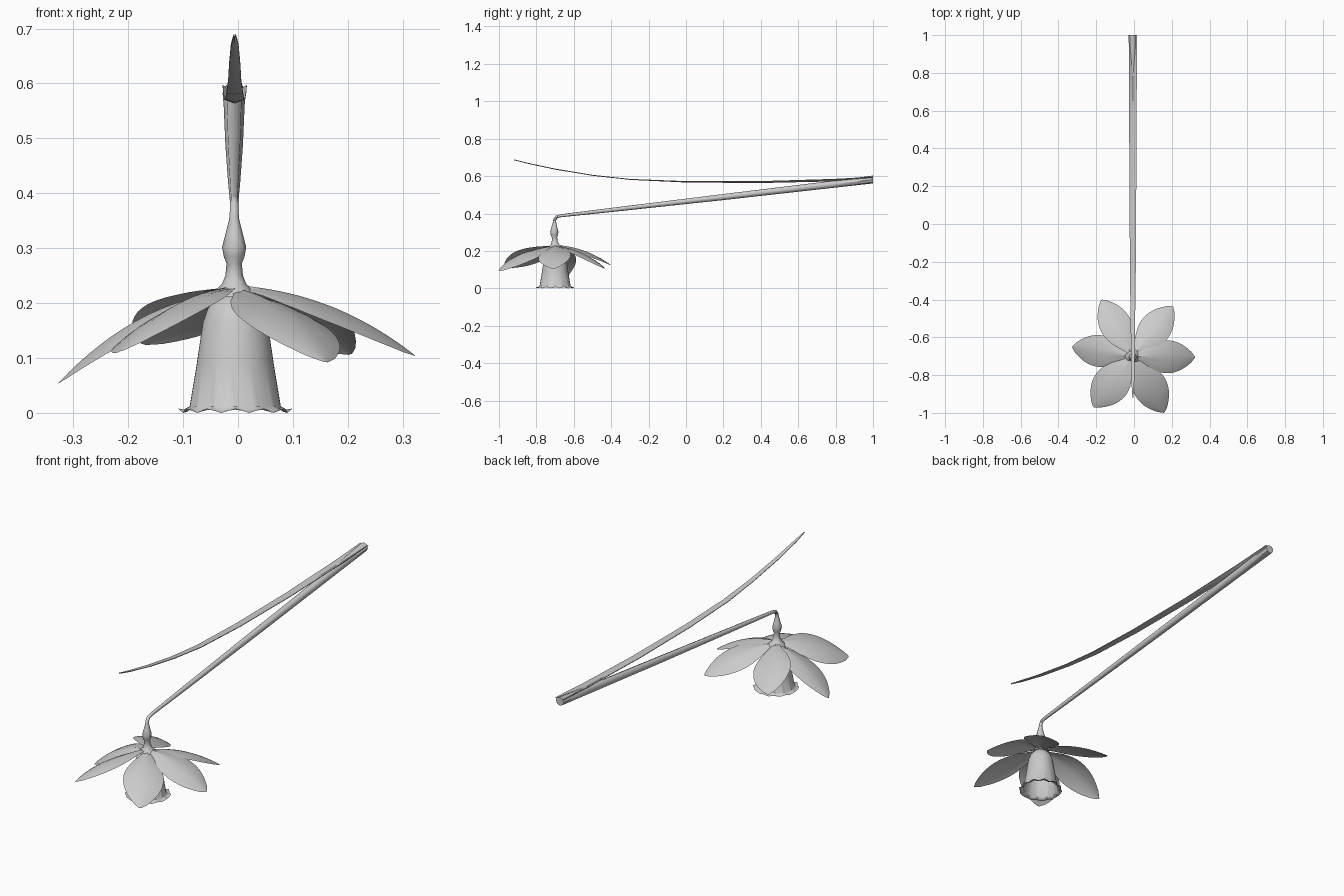
import bpy, bmesh, math
from mathutils import Vector

if "Cube" in bpy.data.objects:
    bpy.data.objects.remove(bpy.data.objects["Cube"])

CX, CY = -0.005, -0.70   # flower axis


def make(name, verts, faces, angle=45):
    me = bpy.data.meshes.new(name)
    me.from_pydata([tuple(v) for v in verts], [], faces)
    ob = bpy.data.objects.new(name, me)
    bpy.context.collection.objects.link(ob)
    bm = bmesh.new()
    bm.from_mesh(me)
    bmesh.ops.recalc_face_normals(bm, faces=bm.faces)
    bm.to_mesh(me)
    bm.free()
    bpy.ops.object.select_all(action='DESELECT')
    ob.select_set(True)
    bpy.context.view_layer.objects.active = ob
    bpy.ops.object.shade_smooth_by_angle(angle=math.radians(angle))
    return ob


def skin(rows, closed):
    """Join equal-length rows of points into quads."""
    n = len(rows[0])
    faces = []
    for i in range(len(rows) - 1):
        for j in range(n if closed else n - 1):
            k = (j + 1) % n
            faces.append((i*n + j, i*n + k, (i+1)*n + k, (i+1)*n + j))
    return [p for r in rows for p in r], faces


def interp(keys, t):
    for (a, va), (b, vb) in zip(keys, keys[1:]):
        if t <= b:
            return va + (vb - va) * (t - a) / (b - a)
    return keys[-1][1]


# stem: tapered tube that bends down into the swollen ovary and flower tube
path = [(1.0, .582, .021), (.8, .558, .019), (.2, .488, .016), (-.4, .419, .011),
        (-.67, .388, .008), (-.692, .382, .008), (-.702, .366, .008),
        (-.703, .353, .009), (-.704, .325, .016), (-.704, .302, .022),
        (-.704, .285, .019), (-.703, .272, .014), (-.702, .25, .016),
        (-.701, .235, .022), (-.70, .222, .036), (-.70, .212, .042)]
rows = []
for i, (y, z, r) in enumerate(path):
    a, b = path[max(i - 1, 0)], path[min(i + 1, len(path) - 1)]
    d = Vector((0, b[0] - a[0], b[1] - a[1])).normalized()
    if i == 0:
        d = Vector((0, -1, 0))
    side = Vector((1, 0, 0))
    up = side.cross(d)
    x = -.007
    rows.append([Vector((x, y, z)) + r * (math.cos(k*math.pi/4) * side
                 + math.sin(k*math.pi/4) * up) for k in range(8)])
v, f = skin(rows, True)
f += [tuple(range(8)), tuple(range(len(v) - 8, len(v)))]
make("stem", v, f)

# leaf: long shallow channel, clasping the stem at its base
leaf_path = [(1.0, .585, .022), (.8, .575, .021), (.4, .566, .019), (0, .569, .017),
             (-.3, .583, .015), (-.5, .605, .012), (-.7, .638, .010),
             (-.85, .670, .007), (-.92, .688, .002)]
rows = []
for y, z, w in leaf_path:
    lift = .010 * max(0, (y + .3) / 1.3) + .002
    th = .003
    ring = [(-1, lift), (0, 0), (1, lift), (1, lift - th), (0, -th), (-1, lift - th)]
    rows.append([Vector((-.006 + s*w, y, z + h)) for s, h in ring])
v, f = skin(rows, True)
f += [tuple(range(6)), tuple(range(len(v) - 6, len(v)))]
make("leaf", v, f)

# trumpet: open bell with a frilled, flared rim
N = 48
rows = []
for r, z in [(.008, .218), (.035, .21), (.050, .19), (.059, .165), (.070, .09), (.083, .012)]:
    rows.append([Vector((CX + r*math.cos(2*math.pi*j/N), CY + r*math.sin(2*math.pi*j/N), z))
                 for j in range(N)])
for r, zz, amp in [(.092, .004, .002), (.101, .004, .004)]:
    ring = []
    for j in range(N):
        a = 2*math.pi*j/N
        s = (1, 0, -1, 0)[j % 4]
        rr = r + s * amp * .8
        ring.append(Vector((CX + rr*math.cos(a), CY + rr*math.sin(a), zz + s*amp)))
    rows.append(ring)
v, f = skin(rows, True)
make("trumpet", v, f)

# petals: tip x, tip y, tip z, half width, roll (side tilt), base height
petals = [(.322, -.705, .105, .088, .05, .228),
          (.205, -.437, .107, .085, -.10, .222),
          (-.172, -.402, .125, .085, .10, .228),
          (-.327, -.650, .055, .085, -.10, .218),
          (-.215, -.968, .112, .098, .15, .226),
          (.160, -.998, .093, .092, -.05, .222)]
width = [(0, .12), (.12, .36), (.25, .68), (.4, .93), (.52, 1), (.65, .95),
         (.78, .77), (.9, .46), (.97, .22), (1, .04)]
M, S = 16, 8
for i, (tx, ty, tz, w, roll, z0) in enumerate(petals):
    d = Vector((tx - CX, ty - CY, 0))
    length = d.length
    d.normalize()
    n = Vector((-d.y, d.x, 0))
    rows = []
    for a in range(M + 1):
        t = a / M
        hw = w * interp(width, t)
        zc = z0 - (z0 - tz) * (.25*t + .75*t**2.3)
        row = []
        for b in range(S + 1):
            s = 2*b/S - 1
            p = Vector((CX, CY, 0)) + d * (.012 + (length - .012)*t) + n * (hw*s)
            # drooping margins with a faint raised midrib
            p.z = zc - .22*hw*s*s + roll*hw*s*2 + .004*max(0, 1 - 4*abs(s))*(1 - t)
            row.append(p)
        rows.append(row)
    v, f = skin(rows, False)
    make("petal_%d" % (i + 1), v, f, 60)
